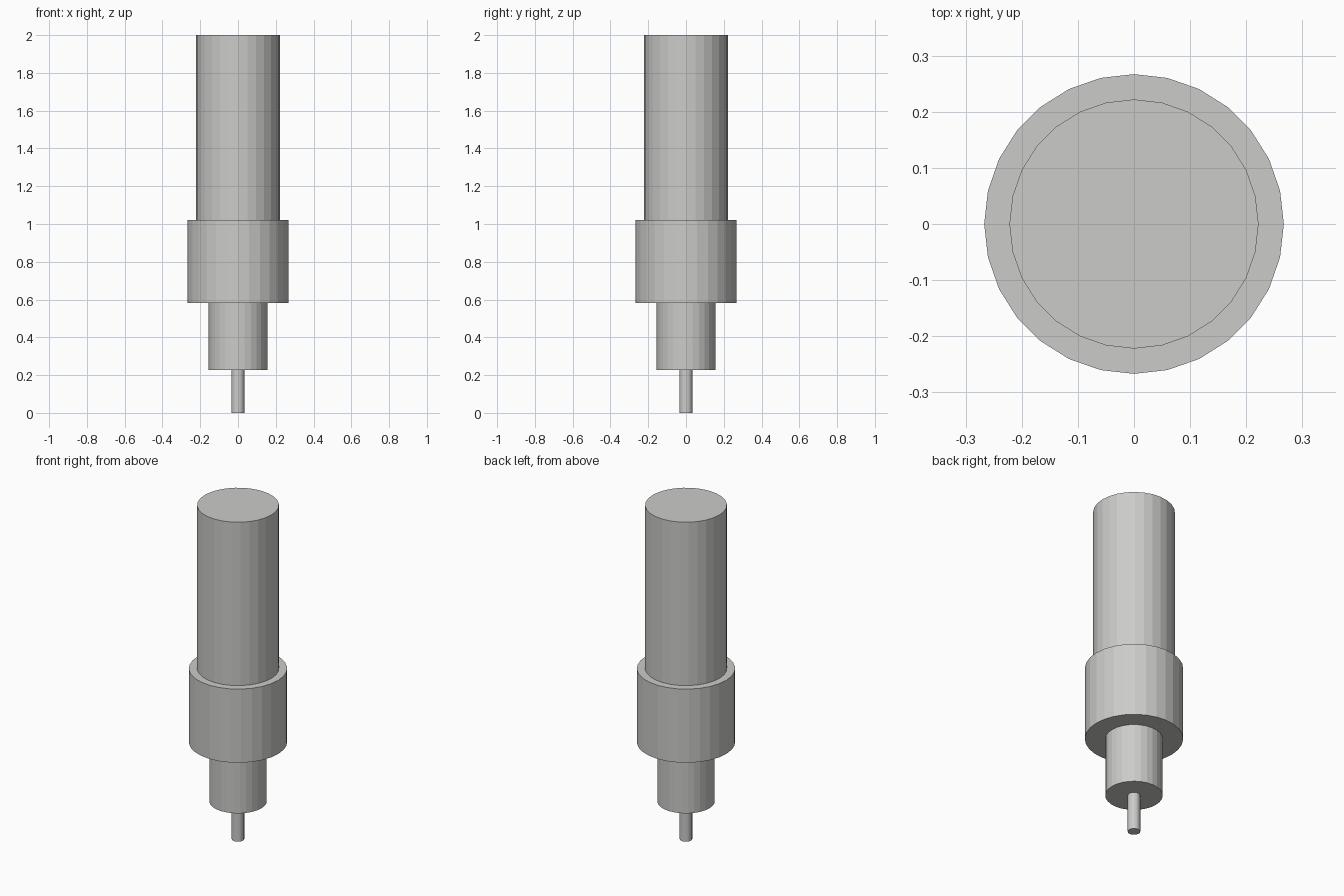
import bpy

cube = bpy.data.objects.get("Cube")
if cube:
    bpy.data.objects.remove(cube, do_unlink=True)

# One warm grey for every part
grey = bpy.data.materials.new("light_grey")
grey.use_nodes = True
colour = (0.6, 0.6, 0.585, 1)
grey.diffuse_color = colour
grey.node_tree.nodes["Principled BSDF"].inputs["Base Color"].default_value = colour


def cylinder(name, radius, bottom, top):
    bpy.ops.mesh.primitive_cylinder_add(
        vertices=28, radius=radius, depth=top - bottom,
        location=(0, 0, (bottom + top) / 2))
    part = bpy.context.object
    part.name = name
    part.data.materials.append(grey)


# Stepped stack, from the thin tip up to the long body
cylinder("tip_pin", 0.034, 0, 0.226)
cylinder("lower_shaft", 0.156, 0.226, 0.581)
cylinder("collar", 0.267, 0.581, 1.022)
cylinder("upper_body", 0.222, 1.022, 2)
